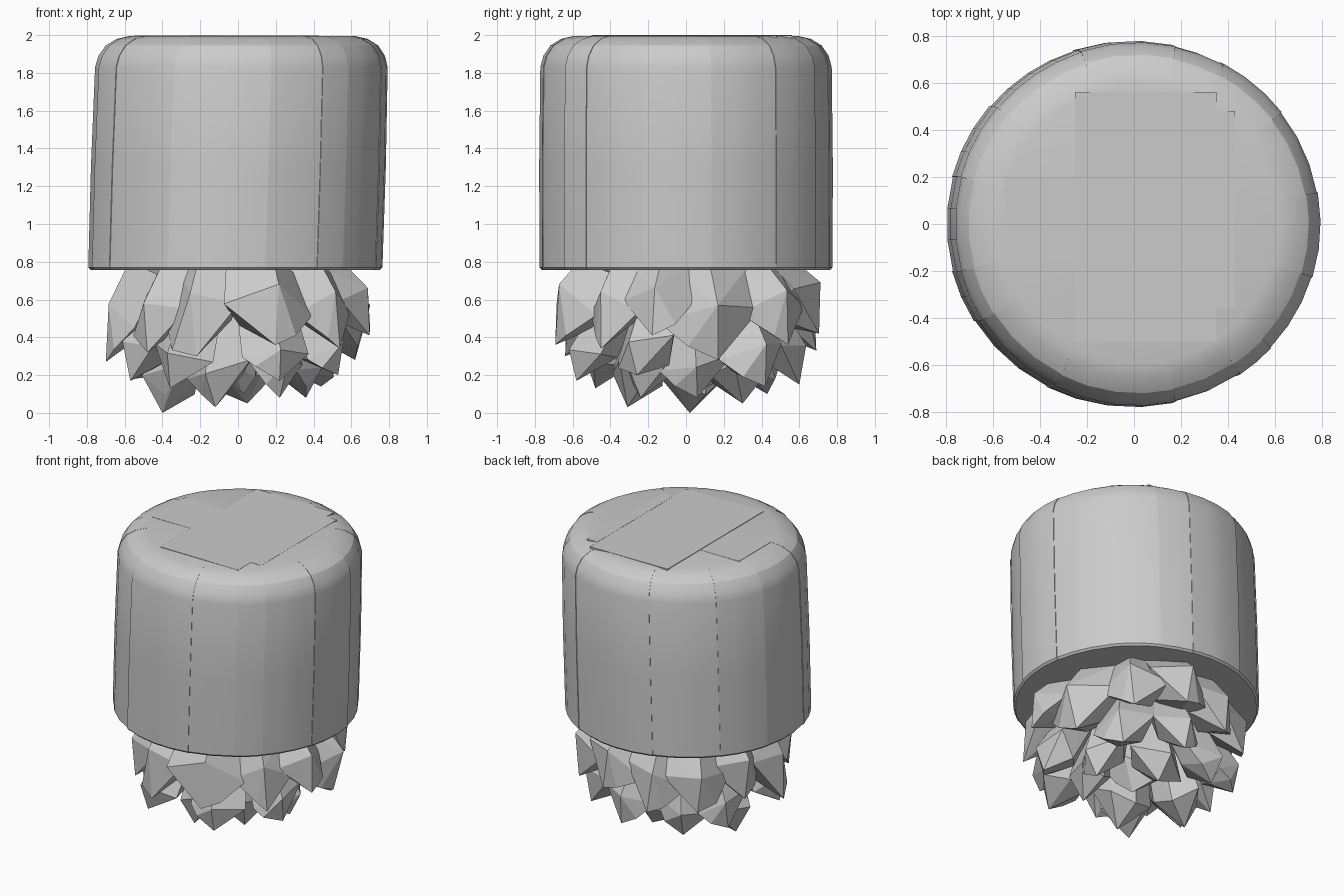
import bpy, bmesh, math, random
from mathutils import Vector

if "Cube" in bpy.data.objects:
    bpy.data.objects.remove(bpy.data.objects["Cube"])

random.seed(11)


def add_object(name, bm):
    bmesh.ops.recalc_face_normals(bm, faces=bm.faces[:])
    mesh = bpy.data.meshes.new(name)
    bm.to_mesh(mesh)
    bm.free()
    ob = bpy.data.objects.new(name, mesh)
    bpy.context.collection.objects.link(ob)
    return ob


# rounded drum of slightly stepped staves, leaning very slightly to +x
def drum():
    profile = [(0.762, 0.757), (0.774, 0.770), (0.776, 1.30), (0.770, 1.83),
               (0.754, 1.89), (0.717, 1.945), (0.66, 1.98), (0.59, 1.996)]
    seams = [10, 38, 62, 78, 108, 140, 165, 195, 212, 243, 282, 304, 317, 343, 370]
    spokes = []
    for k, (a, b) in enumerate(zip(seams, seams[1:])):
        offset = 0.002 if k % 2 else -0.002
        n = max(2, round((b - a) / 9))
        spokes += [(math.radians(a + (b - a) * i / n), offset) for i in range(n + 1)]
    bm = bmesh.new()
    rings = []
    for r, z in profile:
        lean = 0.03 * (z - 1.35)
        rings.append([bm.verts.new(((r + o) * math.cos(t) * 1.008 + lean,
                                    (r + o) * math.sin(t), z)) for t, o in spokes])
    count = len(spokes)
    for a, b in zip(rings, rings[1:]):
        for i in range(count):
            j = (i + 1) % count
            bm.faces.new((a[i], a[j], b[j], b[i]))
    bm.faces.new(rings[0][::-1])
    bm.faces.new(rings[-1])
    ob = add_object("drum", bm)
    bpy.context.view_layer.objects.active = ob
    ob.select_set(True)
    bpy.ops.object.shade_smooth_by_angle(angle=math.radians(20))
    ob.select_set(False)


# barely raised, slightly tilted plank on the drum top
def plank(name, x0, x1, y0, y1, z, tilt):
    bm = bmesh.new()
    bmesh.ops.create_cube(bm, size=1)
    for v in bm.verts:
        v.co = Vector(((x0 + x1) / 2 + v.co.x * (x1 - x0),
                       (y0 + y1) / 2 + v.co.y * (y1 - y0),
                       z - 0.01 + v.co.z * 0.02 - tilt * (v.co.x + 0.5)))
    add_object(name, bm)


# faceted hanging slab: broad across, thinner through, chisel tip
def shard(name, tip, width, root, shoulder=0.6, root_width=0.8, thick=0.7):
    tip = Vector(tip)
    axis = tip - root
    out = Vector((tip.x, tip.y, 0.001))
    side = Vector((-out.y, out.x, 0)).normalized()
    side = (side + Vector((0, 0, random.uniform(-0.25, 0.25)))).normalized()
    up = side.cross(axis).normalized()
    flip = random.choice((-1, 1))
    pts = [tip, tip - axis * 0.12 + side * flip * width * random.uniform(0.3, 0.75)]
    for frac, w in ((0.0, root_width), (shoulder, 1.0)):
        for sx, sy in ((1, 0.3), (0.35, 1), (-0.5, 0.9), (-1, -0.2), (0.1, -1)):
            f = frac + random.uniform(-0.08, 0.12)
            k = w * width * random.uniform(0.9, 1.12)
            pts.append(root + axis * f + side * sx * k * flip + up * sy * k * thick)
    bm = bmesh.new()
    for p in pts:
        p.z = min(max(p.z, 0.0), 0.80)
        r = math.hypot(p.x, p.y)
        if r > 0.72:
            p.x, p.y = p.x * 0.72 / r, p.y * 0.72 / r
        bm.verts.new(p)
    res = bmesh.ops.convex_hull(bm, input=bm.verts[:])
    junk = {g for g in res["geom_interior"] + res["geom_unused"]
            if isinstance(g, bmesh.types.BMVert)}
    bmesh.ops.delete(bm, geom=list(junk), context='VERTS')
    add_object(name, bm)


drum()
plank("top_plank_left", -0.55, -0.25, -0.16, 0.20, 1.998, 0.001)
plank("top_plank_middle", -0.25, 0.35, -0.50, 0.56, 2.0, 0.003)
plank("top_plank_right", 0.35, 0.43, -0.36, 0.48, 1.998, 0.001)

# shards hanging outwards below the drum edge: tip x, y, z, half width
outer = [
    (0.20, -0.70, 0.36, 0.24), (-0.22, -0.64, 0.30, 0.23), (-0.48, -0.45, 0.32, 0.21),
    (-0.70, -0.08, 0.27, 0.20), (-0.61, 0.22, 0.36, 0.21), (-0.46, 0.53, 0.34, 0.22),
    (-0.18, 0.69, 0.33, 0.21), (0.15, 0.71, 0.42, 0.22), (0.45, 0.54, 0.36, 0.22),
    (0.62, 0.17, 0.28, 0.26), (0.70, -0.18, 0.41, 0.18), (0.54, -0.45, 0.34, 0.20),
]
for i, (x, y, z, w) in enumerate(outer):
    shard(f"outer_shard_{i + 1}", (x, y, z), w, Vector((x * 0.62, y * 0.62, 0.80)), 0.52, 0.9)

# shards hanging downwards underneath
lower = [
    (-0.12, -0.31, 0.03, 0.18), (-0.57, -0.22, 0.17, 0.18), (-0.40, 0.02, 0.0, 0.20),
    (0.22, -0.58, 0.17, 0.17), (0.22, -0.24, 0.08, 0.18), (0.36, 0.06, 0.08, 0.19),
    (0.53, -0.26, 0.20, 0.18), (0.44, 0.42, 0.14, 0.20), (0.05, 0.30, 0.05, 0.20),
    (-0.28, 0.43, 0.10, 0.19), (0.08, 0.60, 0.15, 0.18), (-0.55, 0.32, 0.18, 0.18),
    (-0.36, -0.48, 0.13, 0.18), (0.03, 0.02, 0.10, 0.20),
]
for i, (x, y, z, w) in enumerate(lower):
    shard(f"lower_shard_{i + 1}", (x, y, z), w, Vector((x * 0.55, y * 0.55, 0.66)), 0.68, 0.8)
